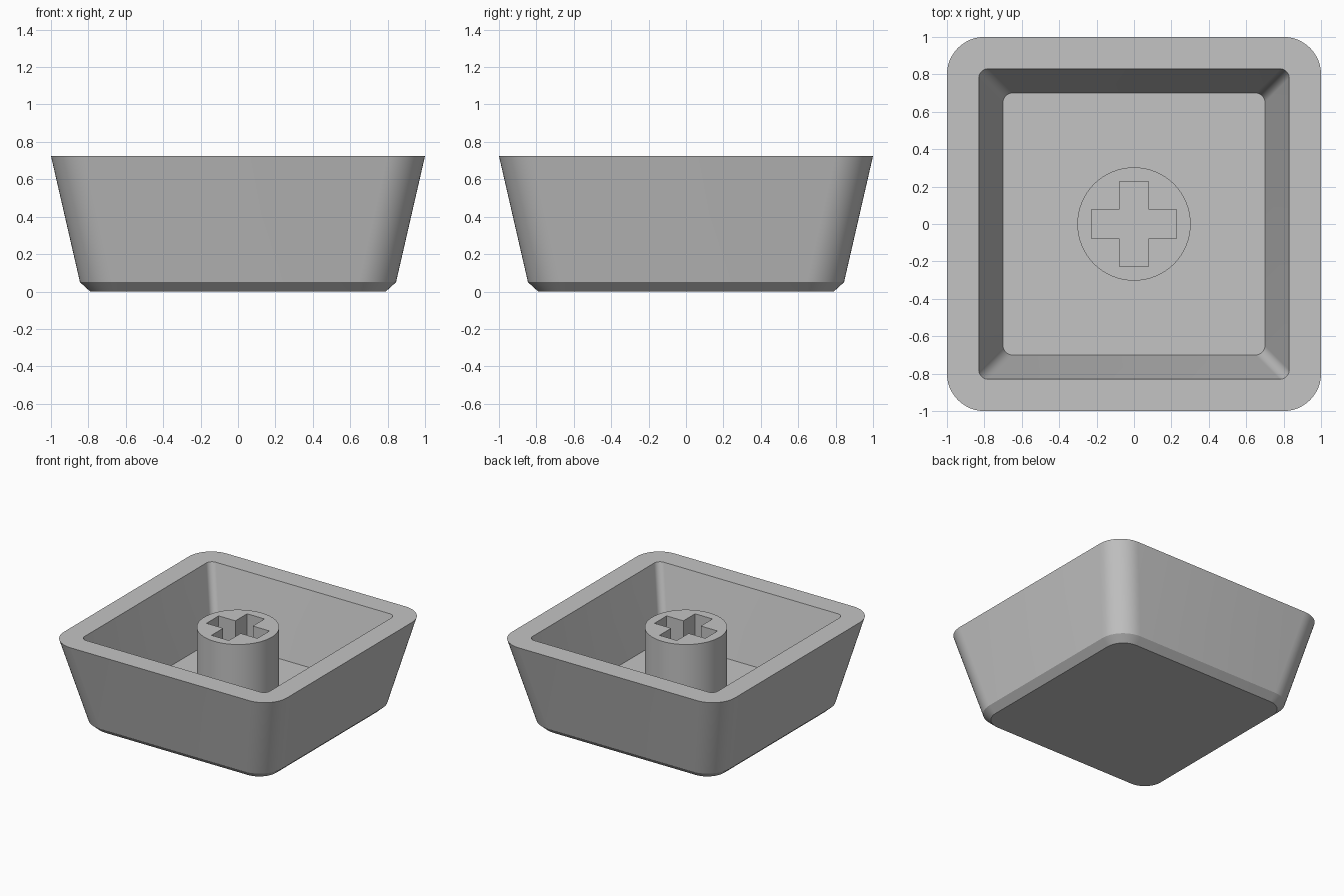
import bpy, bmesh
from math import cos, sin, pi, radians

cube = bpy.data.objects.get("Cube")
if cube:
    bpy.data.objects.remove(cube, do_unlink=True)

# Single plastic colour
GREY = (0.55, 0.55, 0.55, 1)
plastic = bpy.data.materials.new("grey_plastic")
plastic.use_nodes = True
plastic.diffuse_color = GREY
plastic.node_tree.nodes["Principled BSDF"].inputs["Base Color"].default_value = GREY

RIM, FLOOR = 0.725, 0.17


def rounded_square(half, radius, steps=12):
    """Outline points of a square with rounded corners."""
    points = []
    for corner in range(4):
        mid = pi / 4 + corner * pi / 2
        cx = (half - radius) * (1 if cos(mid) > 0 else -1)
        cy = (half - radius) * (1 if sin(mid) > 0 else -1)
        for i in range(steps + 1):
            a = corner * pi / 2 + i / steps * pi / 2
            points.append((cx + radius * cos(a), cy + radius * sin(a)))
    return points


def add_ring(bm, points, z):
    return [bm.verts.new((x, y, z)) for x, y in points]


def bridge(bm, low, high):
    n = len(low)
    return [bm.faces.new((low[i], low[(i + 1) % n], high[(i + 1) % n], high[i]))
            for i in range(n)]


def finish(bm, name):
    mesh = bpy.data.meshes.new(name)
    bm.to_mesh(mesh)
    bm.free()
    mesh.materials.append(plastic)
    obj = bpy.data.objects.new(name, mesh)
    bpy.context.collection.objects.link(obj)
    bpy.ops.object.select_all(action='DESELECT')
    obj.select_set(True)
    bpy.context.view_layer.objects.active = obj
    bpy.ops.object.shade_smooth_by_angle(angle=radians(25))
    return obj


# Hollow tapered shell: chamfered base, outer wall, rim, inner wall, floor
bm = bmesh.new()
sections = [(0, 0.79, 0.15), (0.05, 0.845, 0.2), (RIM, 1.0, 0.2),
            (RIM, 0.83, 0.05), (FLOOR, 0.70, 0.05)]
rings = [add_ring(bm, rounded_square(half, r), z) for z, half, r in sections]
for low, high in zip(rings, rings[1:]):
    bridge(bm, low, high)
bm.faces.new(rings[0][::-1])
bm.faces.new(rings[-1])
finish(bm, "shell")

# Round stem with a cross-shaped socket open at the top
bm = bmesh.new()
sides = 64
circle = [(0.303 * cos(i * 2 * pi / sides), 0.303 * sin(i * 2 * pi / sides))
          for i in range(sides)]
arm, wide = 0.228, 0.078
cross = []
for c, s in ((1, 0), (0, 1), (-1, 0), (0, -1)):
    for x, y in ((arm, -wide), (arm, wide), (wide, wide)):
        cross.append((x * c - y * s, x * s + y * c))
outer_low, outer_top = add_ring(bm, circle, FLOOR), add_ring(bm, circle, RIM)
inner_low, inner_top = add_ring(bm, cross, FLOOR), add_ring(bm, cross, RIM)
bridge(bm, outer_low, outer_top)
bridge(bm, inner_top, inner_low)
loops = [bm.edges.get((ring[i - 1], ring[i]))
         for ring in (outer_top, inner_top) for i in range(len(ring))]
bmesh.ops.triangle_fill(bm, edges=loops, use_beauty=True, normal=(0, 0, 1))
for face in bm.faces:
    face.normal_update()
    if all(v.co.z > RIM - 0.001 for v in face.verts) and face.normal.z < 0:
        face.normal_flip()
finish(bm, "stem")
